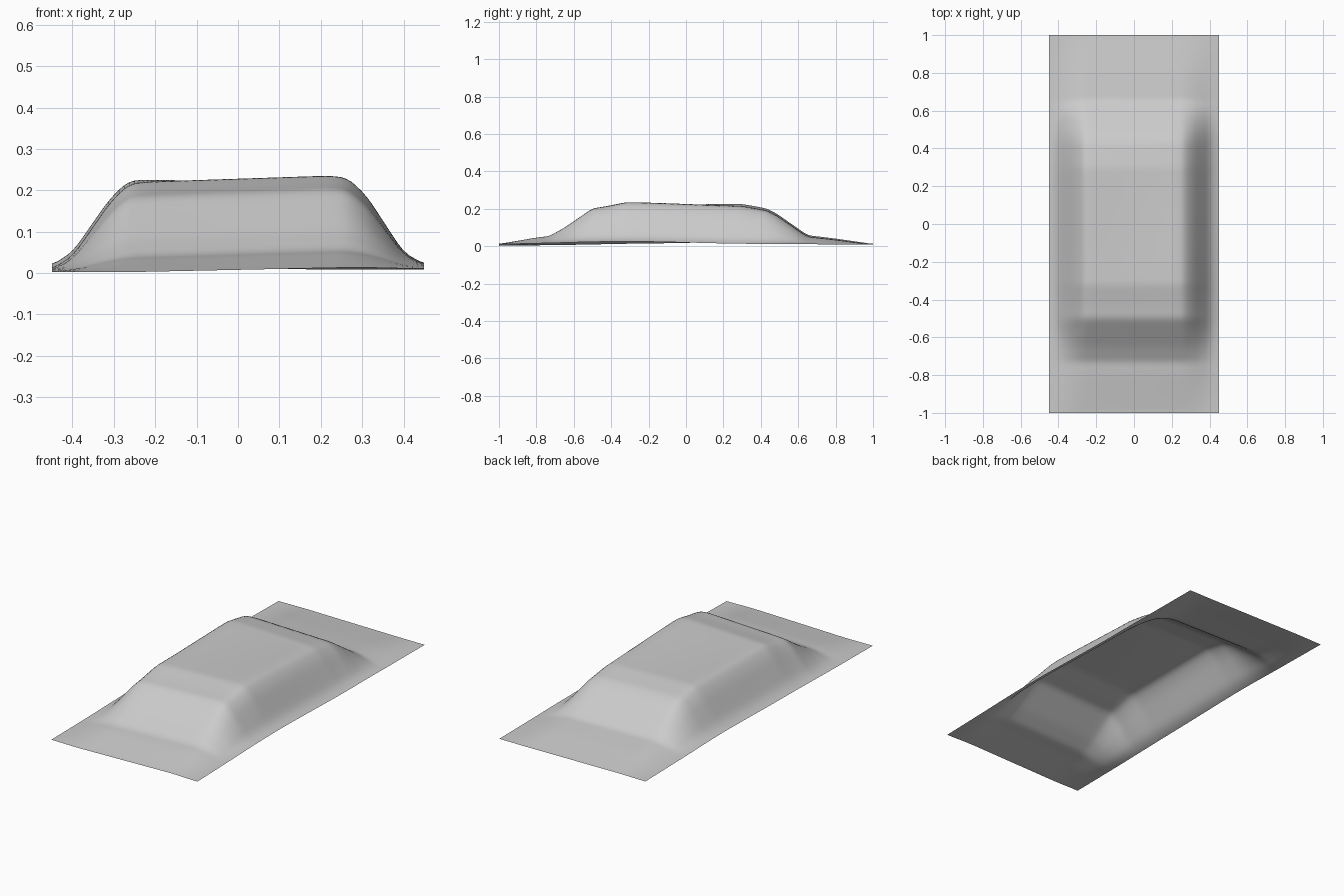
import bpy
import bmesh

cube = bpy.data.objects.get("Cube")
if cube:
    bpy.data.objects.remove(cube, do_unlink=True)

# Profiles as (position, value) points
LENGTH = [(-1, 0), (-.8, .03), (-.73, .037), (-.65, .08), (-.5, .18), (-.42, .192),
          (-.32, .212), (.3, .205), (.43, .182), (.48, .158), (.65, .042), (.8, .026), (1, 0)]
WIDTH = [(-.45, 0), (-.4, .15), (-.31, .77), (-.265, .98), (-.22, 1),
         (.22, 1), (.265, .97), (.31, .77), (.4, .13), (.45, 0)]
BASE = [(-1, .01), (-.3, .02), (.5, .018), (1, .013)]
TWIST = [(-1, .02), (-.5, .04), (-.2, .03), (.3, -.03), (.5, -.02), (1, -.008)]


def sample(points, t):
    """Linear interpolation, held at the ends."""
    if t <= points[0][0]:
        return points[0][1]
    for (a, u), (b, v) in zip(points, points[1:]):
        if t <= b:
            return u + (v - u) * (t - a) / (b - a)
    return points[-1][1]


def soft(points, t, radius):
    """Interpolation averaged over a small window to round the bends."""
    steps = range(-4, 5)
    return sum(sample(points, t + radius * i / 4) for i in steps) / len(steps)


def height(x, y):
    across = soft(WIDTH, x, .018)
    lean = soft(TWIST, y, .1) * x * (.4 + .6 * across)
    return soft(BASE, y, .1) + lean + soft(LENGTH, y, .02) * across


# Thin sheet pressed over a car-shaped form
bm = bmesh.new()
bmesh.ops.create_grid(bm, x_segments=72, y_segments=160, size=1)
for v in bm.verts:
    v.co.x *= .45
    v.co.z = height(v.co.x, v.co.y)
lowest = min(v.co.z for v in bm.verts)
for v in bm.verts:
    v.co.z -= lowest - .002
for f in bm.faces:
    f.smooth = True
mesh = bpy.data.meshes.new("draped_sheet")
bm.to_mesh(mesh)
bm.free()
sheet = bpy.data.objects.new("draped_sheet", mesh)
bpy.context.collection.objects.link(sheet)

# Plain grey finish
grey = bpy.data.materials.new("light_grey")
grey.use_nodes = True
color = (.6, .6, .6, 1)
grey.diffuse_color = color
grey.node_tree.nodes["Principled BSDF"].inputs["Base Color"].default_value = color
mesh.materials.append(grey)
